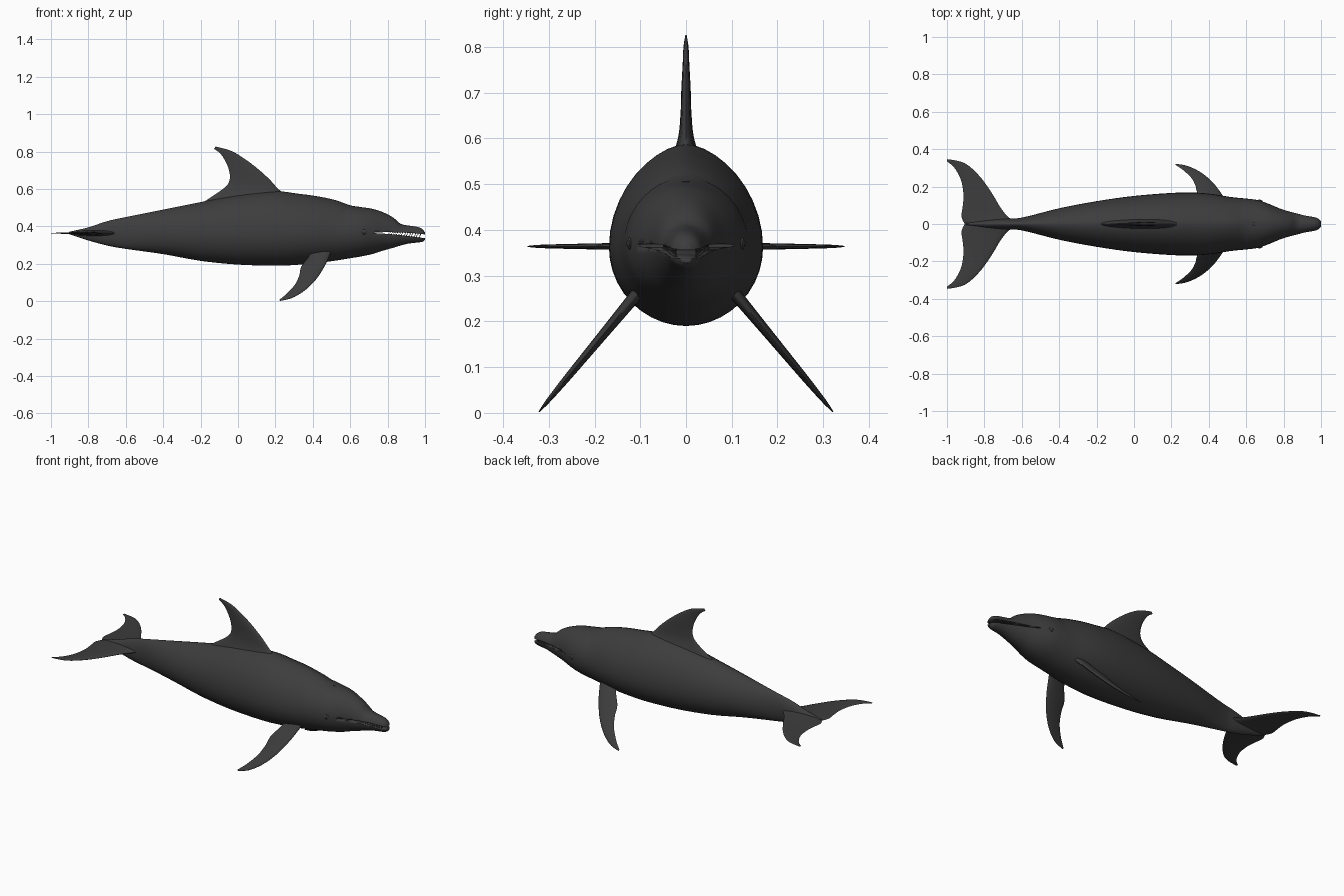
import bpy, bmesh, math
from mathutils import Vector

if "Cube" in bpy.data.objects:
    bpy.data.objects.remove(bpy.data.objects["Cube"])

skin = bpy.data.materials.new("charcoal skin")
skin.diffuse_color = (0.046, 0.046, 0.046, 1)
skin.use_nodes = True
skin.node_tree.nodes["Principled BSDF"].inputs["Base Color"].default_value = skin.diffuse_color


def spline(rows, steps):
    """Smoothly interpolate a list of equal-length tuples (Catmull-Rom)."""
    out = []
    for i in range(len(rows) - 1):
        p0, p1, p2, p3 = (rows[max(i - 1, 0)], rows[i], rows[i + 1], rows[min(i + 2, len(rows) - 1)])
        for s in range(steps):
            t = s / steps
            out.append([0.5 * (2 * b + (c - a) * t + (2 * a - 5 * b + 4 * c - d) * t * t
                               + (3 * b - a - 3 * c + d) * t ** 3)
                        for a, b, c, d in zip(p0, p1, p2, p3)])
    out.append(list(rows[-1]))
    return out


def finish(name, bm, angle=50):
    bmesh.ops.recalc_face_normals(bm, faces=bm.faces)
    mesh = bpy.data.meshes.new(name)
    bm.to_mesh(mesh)
    bm.free()
    ob = bpy.data.objects.new(name, mesh)
    bpy.context.collection.objects.link(ob)
    mesh.materials.append(skin)
    mesh.shade_smooth()
    mesh.set_sharp_from_angle(angle=math.radians(angle))
    return ob


def loft(name, rings, angle=50):
    """Skin a list of closed rings and cap both ends."""
    bm = bmesh.new()
    vs = [[bm.verts.new(p) for p in ring] for ring in rings]
    n = len(vs[0])
    for a, b in zip(vs, vs[1:]):
        for i in range(n):
            j = (i + 1) % n
            bm.faces.new((a[i], a[j], b[j], b[i]))
    bm.faces.new(vs[0])
    bm.faces.new(vs[-1])
    return finish(name, bm, angle)


def fin(name, stations, normal):
    """Lens-section fin from (leading point, trailing point, half thickness)."""
    normal = Vector(normal).normalized()
    rings = []
    for r in spline([(*a, *b, t) for a, b, t in stations], 5):
        lead, trail, t = Vector(r[:3]), Vector(r[3:6]), max(r[6], 0.001)
        ring = []
        for k in range(20):
            a = 2 * math.pi * k / 20
            u = 0.5 - 0.5 * math.cos(a)
            ring.append(lead.lerp(trail, u) + normal * t * math.sin(a) * (1.15 - 0.5 * u))
        rings.append(ring)
    return loft(name, rings, 60)


# Body: x, top, bottom, height of widest point, half width
body_rows = [
    (-0.90, .372, .358, .365, .006), (-0.80, .395, .325, .362, .020),
    (-0.70, .428, .298, .362, .028), (-0.60, .450, .280, .362, .034),
    (-0.40, .490, .252, .362, .084), (-0.20, .530, .216, .362, .122),
    (0.00, .570, .196, .362, .150), (0.20, .588, .190, .362, .166),
    (0.32, .575, .195, .362, .168), (0.42, .562, .204, .362, .160),
    (0.52, .541, .217, .362, .144), (0.60, .513, .230, .364, .136),
    (0.66, .503, .240, .366, .128), (0.72, .494, .253, .366, .108),
    (0.78, .474, .272, .364, .083), (0.83, .447, .286, .362, .067),
    (0.87, .414, .298, .360, .057), (0.91, .405, .308, .357, .047),
    (0.96, .397, .314, .353, .038), (0.985, .386, .318, .350, .030),
    (1.00, .368, .328, .347, .015)]


def body_ring(x, top, bottom, mid, hw):
    ring = []
    for k in range(40):
        a = 2 * math.pi * k / 40
        c, s = math.cos(a), math.sin(a)
        p = 1.2 if s > 0 and x < 0.6 else 1.0      # back is slightly peaked
        y = hw * math.copysign(abs(c) ** p, c)
        ring.append((x, y, mid + s * ((top - mid) if s > 0 else (mid - bottom))))
    return ring


body = loft("body", [body_ring(*r) for r in spline(body_rows, 4)])


# Open mouth: a thin curved wedge cut through the beak
def mouth(x):
    t = max(0, (x - 0.72) / 0.28)
    return 0.366 - 0.019 * t * t, 0.0015 + 0.0085 * min(1, t * 1.3)


xs = [0.73 + 0.31 * i / 10 for i in range(11)]
outline = [(x, mouth(x)[0] + mouth(x)[1]) for x in xs]
outline += [(x, mouth(x)[0] - mouth(x)[1]) for x in reversed(xs)]
cutter = loft("mouth_cutter", [[(x, y, z) for x, z in outline] for y in (-0.2, 0.2)])
cutter.hide_render = True
cut = body.modifiers.new("mouth", 'BOOLEAN')
cut.operation, cut.solver, cut.object = 'DIFFERENCE', 'EXACT', cutter
bpy.context.view_layer.objects.active = body
bpy.ops.object.modifier_apply(modifier="mouth")
bpy.data.objects.remove(cutter)

# Teeth: small cones along both jaws
bm = bmesh.new()
for side in (-1, 1):
    for i in range(13):
        x = 0.81 + 0.0135 * i
        z, gap = mouth(x)
        y = side * (0.058 - 0.2 * (x - 0.81)) * 0.85
        for up in (-1, 1):
            px = x + 0.003 * up
            base = [bm.verts.new((px + 0.0045 * math.cos(a), y + 0.0045 * math.sin(a), z + up * (gap + 0.004)))
                    for a in (math.pi / 3 * k for k in range(6))]
            tip = bm.verts.new((px, y, z - up * gap * 0.3))
            for k in range(6):
                bm.faces.new((base[k], base[(k + 1) % 6], tip))
            bm.faces.new(base)
finish("teeth", bm)

# Dorsal fin
fin("dorsal_fin", [
    ((.31, 0, .535), (-.20, 0, .52), .045), ((.225, 0, .592), (-.075, 0, .605), .020),
    ((.165, 0, .655), (-.045, 0, .65), .013), ((.10, 0, .713), (-.048, 0, .70), .011),
    ((.03, 0, .765), (-.068, 0, .75), .008), ((-.04, 0, .805), (-.095, 0, .79), .006),
    ((-.12, 0, .827), (-.128, 0, .815), .002)], (0, 1, 0))


def flip(x, z):
    return 0.12 + 0.83 * (0.245 - z)     # slanted plane of the flippers


for side, label in ((-1, "right"), (1, "left")):
    # Tail fluke
    rows = [((-.62, 0), (-.905, 0), .020), ((-.675, .04), (-.922, .04), .014),
            ((-.715, .09), (-.915, .10), .011), ((-.76, .165), (-.912, .16), .008),
            ((-.825, .255), (-.925, .235), .006), ((-.905, .325), (-.96, .30), .004),
            ((-.998, .347), (-1.0, .335), .0015)]
    fin(label + "_tail_fluke", [((a[0], side * a[1], .364), (b[0], side * b[1], .364), t)
                                for a, b, t in rows], (0, 0, 1))
    # Flipper
    rows = [((.51, .29), (.40, .285), .016), ((.49, .245), (.375, .235), .014),
            ((.465, .19), (.338, .185), .012), ((.42, .12), (.328, .14), .010),
            ((.36, .06), (.305, .09), .008), ((.29, .018), (.26, .04), .005),
            ((.225, .002), (.22, .007), .0015)]
    fin(label + "_flipper", [((a[0], side * flip(*a), a[1]), (b[0], side * flip(*b), b[1]), t)
                             for a, b, t in rows], (0, side * .77, .64))
    # Eye with a raised lid ring
    for name, r, flat in (("eye", .010, .8), ("eyelid", .017, .3)):
        bm = bmesh.new()
        bmesh.ops.create_uvsphere(bm, u_segments=16, v_segments=10, radius=r)
        for v in bm.verts:
            v.co = (v.co.x + .672, v.co.y * flat + side * .123, v.co.z * .8 + .370)
        finish(label + "_" + name, bm)

# Blowhole
bm = bmesh.new()
bmesh.ops.create_uvsphere(bm, u_segments=12, v_segments=8, radius=.008)
for v in bm.verts:
    v.co = (v.co.x + .64, v.co.y, v.co.z * .3 + .505)
finish("blowhole", bm)
